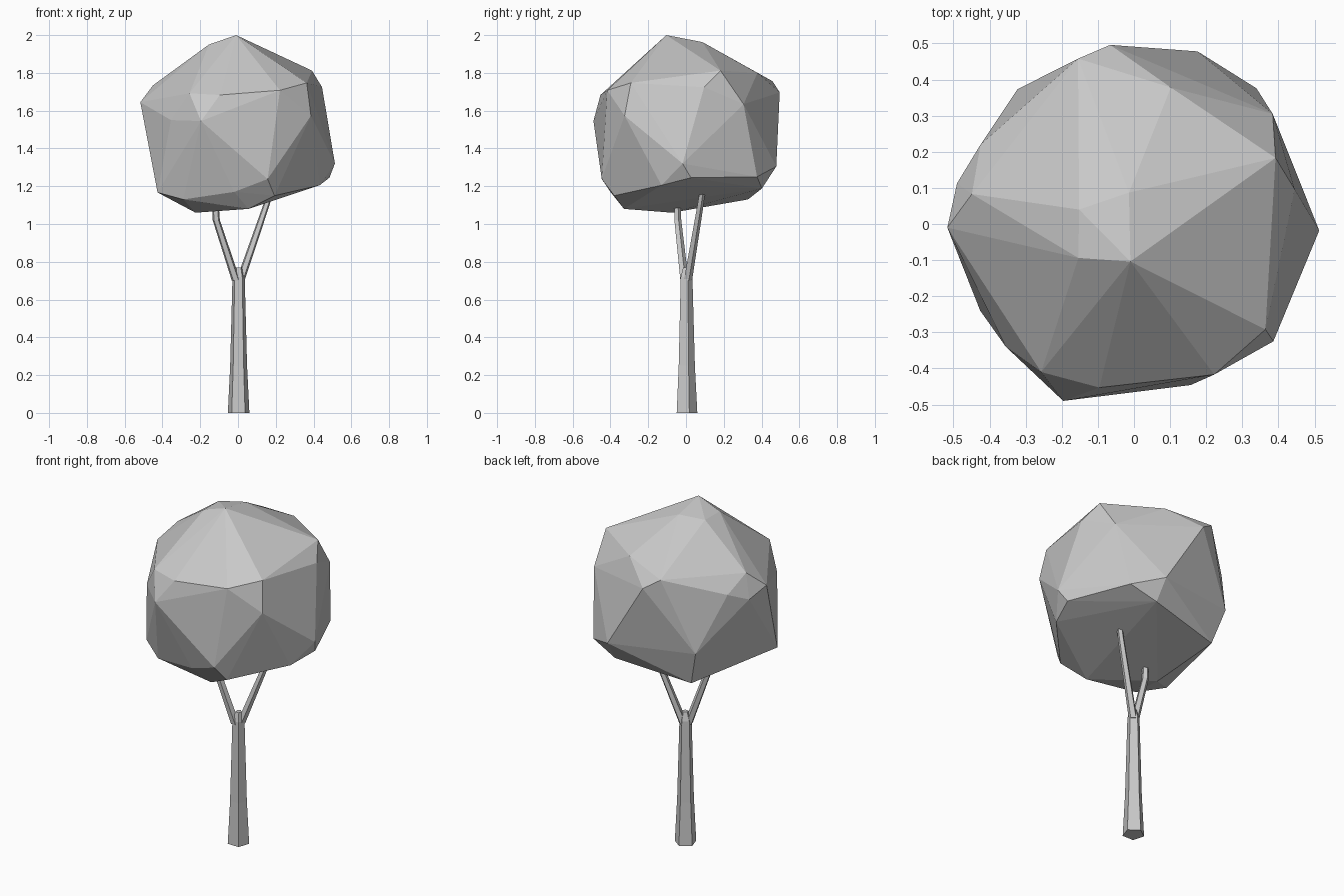
import bpy
import bmesh
from math import cos, sin, radians
from mathutils import Vector

old = bpy.data.objects.get("Cube")
if old:
    bpy.data.objects.remove(old, do_unlink=True)


def make_material(name, colour):
    mat = bpy.data.materials.new(name)
    mat.use_nodes = True
    mat.diffuse_color = colour
    shader = next(n for n in mat.node_tree.nodes if n.type == "BSDF_PRINCIPLED")
    shader.inputs["Base Color"].default_value = colour
    return mat


grey = make_material("plain grey", (0.58, 0.58, 0.58, 1))


def finish(name, bm):
    """Turn a bmesh into a flat shaded object."""
    bmesh.ops.recalc_face_normals(bm, faces=bm.faces)
    mesh = bpy.data.meshes.new(name)
    bm.to_mesh(mesh)
    bm.free()
    mesh.materials.append(grey)
    obj = bpy.data.objects.new(name, mesh)
    bpy.context.collection.objects.link(obj)
    return obj


def limb(name, path, sides=5, turn=17):
    """Loft level rings along a path of (x, y, z, radius)."""
    bm = bmesh.new()
    rings = []
    for x, y, z, radius in path:
        angles = [radians(turn + 360 * i / sides) for i in range(sides)]
        rings.append([bm.verts.new((x + radius * cos(a), y + radius * sin(a), z))
                      for a in angles])
    for low, high in zip(rings, rings[1:]):
        for i in range(sides):
            j = (i + 1) % sides
            bm.faces.new((low[i], low[j], high[j], high[i]))
    bm.faces.new(rings[0])
    bm.faces.new(rings[-1])
    return finish(name, bm)


def faceted_hull(name, points):
    """Wrap a few corner points in a convex faceted shell."""
    bm = bmesh.new()
    for p in points:
        bm.verts.new(Vector(p))
    hull = bmesh.ops.convex_hull(bm, input=bm.verts)
    loose = {g for g in hull["geom_interior"] + hull["geom_unused"]
             if isinstance(g, bmesh.types.BMVert)}
    bmesh.ops.delete(bm, geom=list(loose), context="VERTS")
    return finish(name, bm)


# Tapered trunk with two branches reaching into the crown
limb("trunk", [(0.003, 0, 0, .06), (0.003, 0, .25, .047), (0.003, 0, .72, .034),
               (0.005, 0, .77, .018)])
limb("right_branch", [(-.01, -.01, .7, .024), (-.115, -.045, 1.02, .02),
                      (-.125, -.05, 1.2, .017)])
limb("left_branch", [(.012, .008, .7, .024), (.15, .075, 1.1, .018),
                     (.18, .09, 1.2, .016)])

# Corners of the rough leafy crown, from the top downwards
summit = [(-.01, -.104, 2), (-.154, -.094, 1.95), (-.152, .04, 1.95),
          (-.014, .087, 1.963)]
shoulder = [(.392, .183, 1.812), (.102, .378, 1.8), (-.155, .458, 1.756),
            (-.066, .496, 1.697), (-.449, .083, 1.735), (-.257, -.41, 1.692),
            (-.096, -.453, 1.683), (.222, -.417, 1.708), (.364, -.292, 1.747),
            (.445, .096, 1.724)]
waist = [(.384, .305, 1.634), (.386, -.325, 1.573), (-.196, -.49, 1.545),
         (-.355, -.34, 1.55), (-.517, -.01, 1.645), (-.425, .22, 1.65),
         (-.49, .113, 1.6), (-.323, .373, 1.333)]
underside = [(.513, -.018, 1.32), (.484, .026, 1.245), (.432, -.13, 1.205),
             (.157, -.446, 1.238), (.193, -.38, 1.15), (-.02, -.4, 1.17),
             (.055, -.328, 1.08), (-.29, -.33, 1.13), (-.426, -.24, 1.167),
             (-.225, -.074, 1.06), (-.264, .328, 1.13), (.18, .402, 1.188),
             (.176, .478, 1.305), (.339, .376, 1.25)]
faceted_hull("crown", summit + shoulder + waist + underside)
